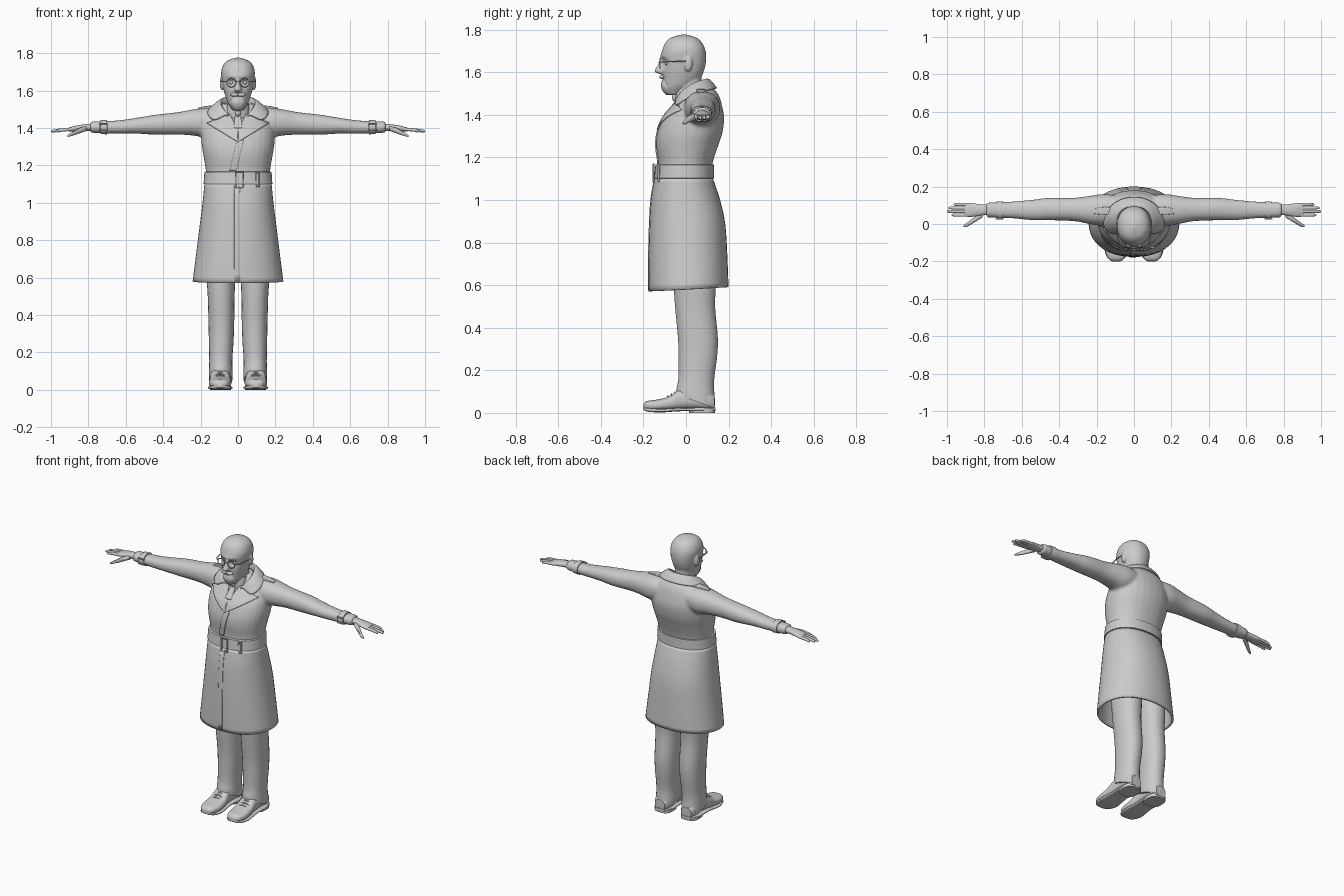
import bpy, bmesh, math
from mathutils import Vector, Matrix
from mathutils.bvhtree import BVHTree

if "Cube" in bpy.data.objects:
    bpy.data.objects.remove(bpy.data.objects["Cube"])

grey = bpy.data.materials.new("plain_grey")
grey.use_nodes = True
grey.diffuse_color = (.6, .6, .6, 1)
grey.node_tree.nodes["Principled BSDF"].inputs["Base Color"].default_value = (.6, .6, .6, 1)
made = []


def finish(name, bm, mirror=False, voxel=0, thick=0, offset=0, subsurf=0):
    """Turn a bmesh into a named object with its modifiers."""
    bmesh.ops.recalc_face_normals(bm, faces=bm.faces)
    mesh = bpy.data.meshes.new(name)
    bm.to_mesh(mesh)
    bm.free()
    mesh.materials.append(grey)
    obj = bpy.data.objects.new(name, mesh)
    bpy.context.scene.collection.objects.link(obj)
    made.append(obj)
    if mirror:
        obj.modifiers.new("mirror", 'MIRROR')
    if subsurf:
        obj.modifiers.new("subsurf", 'SUBSURF').levels = subsurf
        obj.modifiers["subsurf"].render_levels = subsurf
    if thick:
        solid = obj.modifiers.new("solidify", 'SOLIDIFY')
        solid.thickness, solid.offset = thick, offset
    if voxel:
        remesh = obj.modifiers.new("remesh", 'REMESH')
        remesh.mode, remesh.voxel_size, remesh.use_smooth_shade = 'VOXEL', voxel, True
        smooth = obj.modifiers.new("smooth", 'SMOOTH')
        smooth.factor, smooth.iterations = .5, 4
    return obj


def spline(rows, steps):
    """Catmull-Rom interpolation of the section rows."""
    pts = [rows[0]] + list(rows) + [rows[-1]]
    out = []
    for a, b, c, d in zip(pts, pts[1:], pts[2:], pts[3:]):
        for s in range(steps):
            t = s / steps
            out.append([(2*q + (r-p)*t + (2*p-5*q+4*r-w)*t*t + (3*q-p-3*r+w)*t**3) / 2
                        for p, q, r, w in zip(a, b, c, d)])
    return out + [rows[-1]]


def loft(bm, axis, rows, n=28, power=2.2, side=1, caps=True, steps=4, shape=None):
    """Skin superellipse sections; each row is position, then low/high of both cross axes."""
    order = {'x': (1, 2, 0), 'y': (0, 2, 1), 'z': (0, 1, 2)}[axis]
    rings = []
    for t, alo, ahi, blo, bhi in spline(rows, steps):
        ring = []
        for i in range(n):
            ang = math.tau * (i + .5) / n
            co = [math.copysign(abs(f(ang)) ** (2 / power), f(ang)) for f in (math.cos, math.sin)]
            p = Vector()
            p[order[0]] = (alo + ahi) / 2 + co[0] * (ahi - alo) / 2
            p[order[1]] = (blo + bhi) / 2 + co[1] * (bhi - blo) / 2
            p[order[2]] = t
            p.x *= side
            if shape:
                shape(p)
            ring.append(bm.verts.new(p))
        rings.append(ring)
    for lower, upper in zip(rings, rings[1:]):
        for i in range(n):
            j = (i + 1) % n
            bm.faces.new((lower[i], lower[j], upper[j], upper[i]))
    if caps:
        bm.faces.new(rings[0])
        bm.faces.new(rings[-1])
    return bm


def sym(*rows):
    """Rows of height, half width, front, back."""
    return [(z, -w, w, front, back) for z, w, front, back in rows]


def ball(bm, centre, size):
    mat = Matrix.Translation(centre) @ Matrix.Diagonal((*size, 1))
    bmesh.ops.create_uvsphere(bm, u_segments=20, v_segments=12, radius=1, matrix=mat)
    return bm


def frame(name, centre, wide, high, thick, seg=4, mirror=False):
    """Upright ring: round with many segments, a buckle with four."""
    bm, grow, rings = bmesh.new(), 1 / math.cos(math.pi / seg), []
    for i in range(seg):
        a = math.tau * (i + .5) / seg
        rings.append([bm.verts.new(Vector(centre) + Vector((
            (wide + thick * math.cos(b)) * math.cos(a) * grow, thick * math.sin(b),
            (high + thick * math.cos(b)) * math.sin(a) * grow)))
            for b in (math.tau * (k + .5) / 6 for k in range(6))])
    for i in range(seg):
        for k in range(6):
            j, m = (i + 1) % seg, (k + 1) % 6
            bm.faces.new((rings[i][k], rings[j][k], rings[j][m], rings[i][m]))
    return finish(name, bm, mirror)


def plate(name, target, corners, lift=.004, thick=.008, mirror=False, n=12):
    """Thin cloth patch laid on the front of a garment; corners are x, z."""
    tree = BVHTree.FromObject(target, bpy.context.evaluated_depsgraph_get())
    bm = bmesh.new()
    a, b, c, d = (Vector(p) for p in corners)
    grid = []
    for i in range(n + 1):
        left, right = a.lerp(d, i / n), b.lerp(c, i / n)
        row = []
        for j in range(n + 1):
            x, z = left.lerp(right, j / n)
            hit = tree.ray_cast(Vector((x, -1, z)), Vector((0, 1, 0)))[0]
            hit = hit or tree.find_nearest(Vector((x, -.05, z)))[0]
            row.append(bm.verts.new((x, hit.y - lift, z)))
        grid.append(row)
    for i in range(n):
        for j in range(n):
            bm.faces.new((grid[i][j], grid[i][j+1], grid[i+1][j+1], grid[i+1][j]))
    return finish(name, bm, mirror, thick=thick)


# Coat upper with sleeves, blended into one skin
sleeve = [(.08, 0, .15, 1.38, 1.5), (.16, -.01, .16, 1.35, 1.51), (.24, 0, .15, 1.36, 1.5),
          (.32, .015, .14, 1.365, 1.485), (.45, .02, .14, 1.365, 1.47), (.54, .02, .13, 1.37, 1.455),
          (.65, .03, .12, 1.37, 1.44), (.79, .035, .115, 1.375, 1.435)]
bm = loft(bmesh.new(), 'z', sym((1.1, .172, -.14, .12), (1.17, .172, -.13, .125), (1.25, .185, -.14, .15),
          (1.31, .195, -.135, .17), (1.38, .195, -.11, .18), (1.44, .18, -.06, .17),
          (1.49, .14, -.02, .155), (1.53, .1, 0, .125)))
for s in (1, -1):
    loft(bm, 'x', sleeve, side=s)
coat = finish("coat_upper", bm, voxel=.009)


# Coat skirt, open at the hem
def hem(p):
    p.z += .05 * p.y * max(0, 1.1 - p.z) * 2


skirt = finish("coat_skirt", loft(bmesh.new(), 'z', sym(
    (.58, .243, -.176, .2), (.72, .225, -.176, .195), (.88, .205, -.172, .185),
    (1, .19, -.165, .16), (1.1, .18, -.148, .127)), n=48, caps=False, shape=hem),
    thick=.012, offset=-1)
bpy.context.view_layer.update()

# Belt and its buckles
finish("belt", loft(bmesh.new(), 'z', sym((1.1, .175, -.14, .12), (1.102, .184, -.15, .132),
       (1.165, .18, -.144, .132), (1.167, .17, -.135, .12)), n=48, steps=1))
frame("belt_buckle", (.008, -.152, 1.125), .02, .042, .005)
frame("belt_loop", (.105, -.128, 1.125), .008, .036, .005)

# Lapels, front edges and tie
plate("lapels", coat, [(.045, 1.475), (.165, 1.425), (.0, 1.325), (-.004, 1.385)], mirror=True)
plate("front_flap", coat, [(-.005, 1.335), (.03, 1.335), (-.01, 1.17), (-.045, 1.17)], lift=.002)
plate("skirt_placket", skirt, [(-.02, 1.09), (.01, 1.09), (.01, .578), (-.02, .578)], lift=0, thick=.006)
plate("tie", coat, [(-.014, 1.485), (.014, 1.485), (.022, 1.4), (-.022, 1.4)], lift=.006)
finish("tie_knot", ball(bmesh.new(), (0, -.052, 1.482), (.016, .014, .02)))
finish("shirt_collar", loft(bmesh.new(), 'z', sym((1.45, .066, -.05, .085), (1.49, .062, -.052, .08),
       (1.525, .058, -.045, .075))))

# Turned-down collar swept from nape to lapel notch
inner = [(0, .1, 1.575), (.07, .08, 1.572), (.095, .02, 1.55), (.08, -.025, 1.515), (.045, -.045, 1.475)]
outer = [(0, .15, 1.525), (.1, .125, 1.52), (.16, .05, 1.505), (.165, -.02, 1.465), (.125, -.052, 1.435)]
bm, strips = bmesh.new(), []
for a, b in zip(map(Vector, inner), map(Vector, outer)):
    middle = a.lerp(b, .5) + Vector((0, 0, .008))
    strips.append([bm.verts.new(p) for p in (a - Vector((0, 0, .04)), a, middle, b)])
for p, q in zip(strips, strips[1:]):
    for k in range(3):
        bm.faces.new((p[k], q[k], q[k+1], p[k+1]))
finish("coat_collar", bm, mirror=True, subsurf=2, thick=.009)

# Shoulder straps and wrist straps
finish("shoulder_straps", loft(bmesh.new(), 'x', [(.12, .05, .09, 1.5, 1.522), (.17, .05, .09, 1.5, 1.518),
       (.215, .055, .08, 1.495, 1.508)], power=5), mirror=True)
finish("wrist_straps", loft(bmesh.new(), 'x', [(.7, .026, .122, 1.366, 1.444),
       (.735, .028, .12, 1.368, 1.442)], steps=1), mirror=True)
frame("wrist_buckles", (.718, .027, 1.405), .018, .018, .004, mirror=True)

# Hands
bm = loft(bmesh.new(), 'x', [(.77, .05, .103, 1.385, 1.425), (.82, .045, .105, 1.385, 1.42),
          (.87, .038, .112, 1.382, 1.412), (.905, .04, .112, 1.382, 1.402)])
for y, tip in ((.048, .975), (.067, 1), (.086, .992), (.104, .965)):
    loft(bm, 'x', [(x, y - r, y + r, z - r, z + r) for x, r, z in (
        (.88, .009, 1.394), (.94, .009, 1.39), (tip - .008, .007, 1.384), (tip, .003, 1.382))], n=12)
loft(bm, 'x', [(.81, .035, .07, 1.385, 1.41), (.85, .01, .04, 1.37, 1.4),
     (.89, -.013, .009, 1.357, 1.377), (.912, -.017, -.006, 1.352, 1.362)], n=12)
finish("hands", bm, mirror=True)


# Head with sunken eyes and brow, blended with neck, nose and ears
def face(p):
    if p.y < -.03:
        p.y += .017 * math.exp(-((abs(p.x) - .036) ** 2 + (p.z - 1.643) ** 2) / .0004)
        p.y -= .007 * math.exp(-((p.z - 1.675) / .012) ** 2 - (p.x / .06) ** 4)


bm = loft(bmesh.new(), 'z', sym((1.495, .03, -.09, -.03), (1.53, .052, -.106, .02), (1.56, .064, -.11, .06),
          (1.6, .076, -.112, .082), (1.65, .085, -.114, .094), (1.7, .09, -.112, .092),
          (1.74, .077, -.095, .074), (1.763, .052, -.068, .047), (1.776, .012, -.025, .005)), n=56, shape=face)
loft(bm, 'z', sym((1.44, .058, -.04, .075), (1.52, .054, -.04, .072), (1.6, .054, -.035, .075)))
loft(bm, 'z', sym((1.667, .008, -.12, -.08), (1.635, .011, -.132, -.08), (1.606, .02, -.149, -.08),
     (1.592, .014, -.13, -.08)))
for s in (1, -1):
    ball(bm, (s * .086, .01, 1.64), (.012, .02, .038))
finish("head", bm, voxel=.005)
finish("eyes", ball(bmesh.new(), (.036, -.085, 1.643), (.014, .014, .012)), mirror=True)

# Moustache and goatee
finish("moustache", ball(bmesh.new(), (.018, -.112, 1.578), (.024, .013, .01)), mirror=True)
finish("goatee", loft(bmesh.new(), 'z', sym((1.562, .034, -.113, -.06), (1.535, .042, -.118, -.05),
       (1.508, .032, -.108, -.05), (1.492, .014, -.092, -.065))))

# Glasses
frame("glasses_rims", (.036, -.122, 1.642), .024, .022, .003, seg=24, mirror=True)
bm = loft(bmesh.new(), 'x', [(-.013, -.13, -.124, 1.645, 1.651), (.013, -.13, -.124, 1.645, 1.651)], n=8)
for s in (1, -1):
    loft(bm, 'y', [(-.122, .06, .066, 1.645, 1.651), (-.1, .078, .084, 1.646, 1.652),
         (-.04, .088, .094, 1.648, 1.654), (.01, .09, .096, 1.648, 1.654)], n=8, side=s)
finish("glasses_bridge_and_arms", bm)


# Trousers with hems riding up over the shoes
def cuff(p):
    p.z -= .35 * p.y * min(1, max(0, (.2 - p.z) * 8))


finish("trousers", loft(bmesh.new(), 'z', [(.07, .03, .156, -.045, .135), (.1, .028, .156, -.045, .136),
       (.16, .03, .154, -.036, .132), (.25, .024, .156, -.035, .145), (.35, .02, .158, -.038, .15),
       (.5, .018, .162, -.052, .137), (.62, .012, .168, -.06, .14), (.9, 0, .16, -.08, .13)],
       shape=cuff), mirror=True)

# Shoes: uppers, soles, heels and laces
finish("shoe_uppers", loft(bmesh.new(), 'y', [(-.2, .075, .115, .02, .04), (-.185, .053, .138, .012, .055),
       (-.14, .037, .155, .01, .062), (-.08, .037, .153, .012, .077), (-.03, .044, .148, .015, .11),
       (.03, .045, .145, .018, .12), (.1, .042, .145, .015, .11), (.135, .06, .13, .015, .08)],
       power=2.6), mirror=True)
bm = loft(bmesh.new(), 'y', [(-.2, .08, .11, .014, .026), (-.18, .047, .143, .006, .024),
          (-.12, .03, .16, .002, .02), (-.02, .04, .152, .008, .024), (.08, .037, .152, .008, .026),
          (.138, .06, .13, .01, .026)], power=4)
loft(bm, 'z', [(0, .038, .15, .015, .136), (.022, .038, .15, .01, .138)], power=3, steps=1)
finish("shoe_soles", bm, mirror=True)
bm = bmesh.new()
for i in range(4):
    y, z = -.09 + .017 * i, .074 + .009 * i
    loft(bm, 'x', [(.065, y, y + .008, z - .01, z - .002), (.096, y, y + .008, z, z + .008),
         (.127, y, y + .008, z - .01, z - .002)], n=8)
finish("shoe_laces", bm, mirror=True)

# Smooth shading with kept edges
bpy.ops.object.select_all(action='DESELECT')
for obj in made:
    obj.select_set(True)
bpy.context.view_layer.objects.active = made[0]
bpy.ops.object.shade_smooth_by_angle(angle=math.radians(40))
